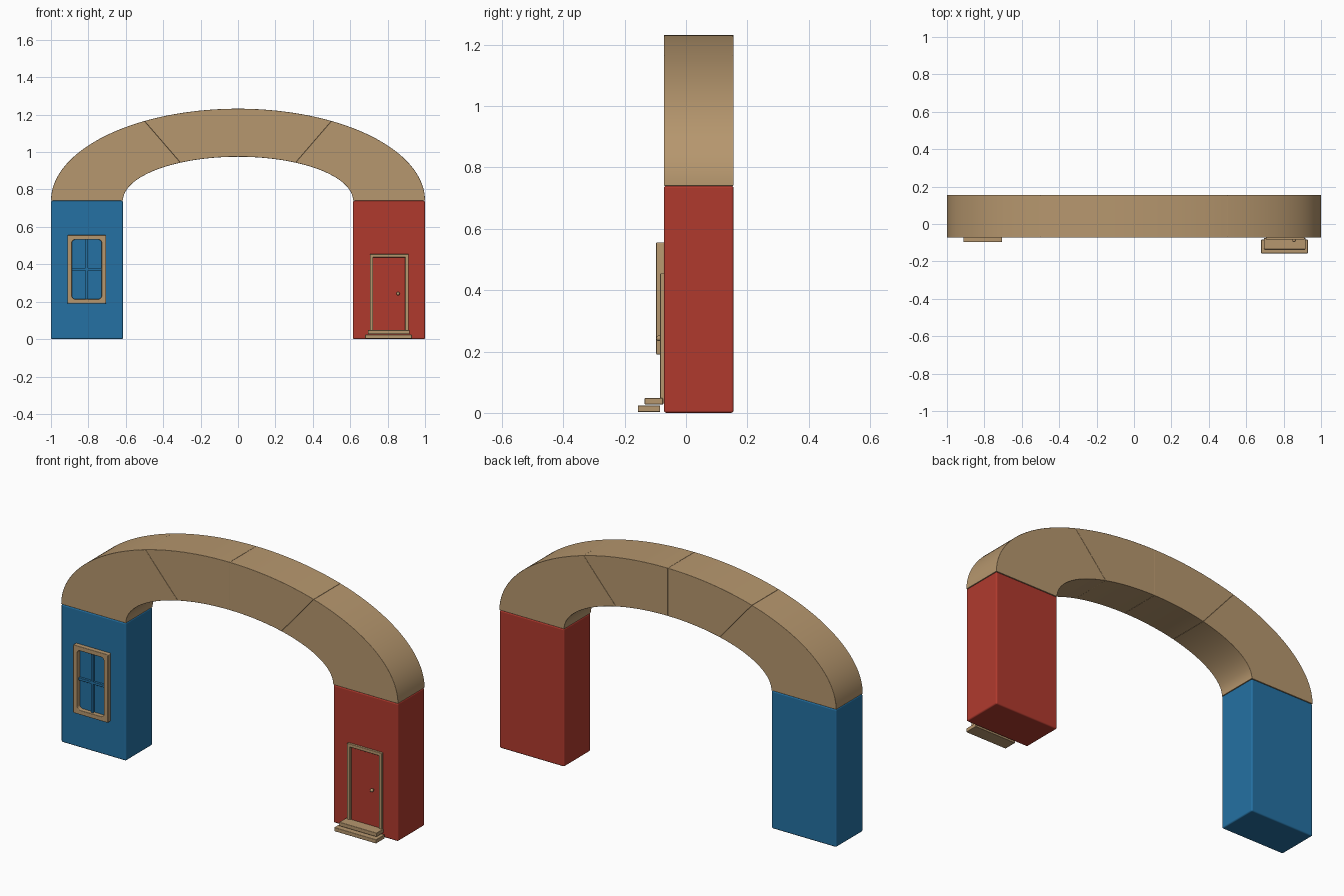
import bpy, bmesh, math
from mathutils import Vector

cube = bpy.data.objects.get("Cube")
if cube:
    bpy.data.objects.remove(cube, do_unlink=True)


def material(name, rgb):
    m = bpy.data.materials.new(name)
    m.use_nodes = True
    m.diffuse_color = (*rgb, 1)
    m.node_tree.nodes["Principled BSDF"].inputs["Base Color"].default_value = (*rgb, 1)
    return m


TAN = material("tan", (0.468, 0.309, 0.156))
RED = material("brick_red", (0.434, 0.042, 0.027))
BLUE = material("blue", (0.018, 0.165, 0.366))

FRONT, BACK, SPRING = -0.072, 0.155, 0.74


def finish(name, bm, mat, bevel=0.0, segments=3):
    """Turn a bmesh into a smooth-by-angle object with softened edges."""
    bmesh.ops.recalc_face_normals(bm, faces=bm.faces[:])
    mesh = bpy.data.meshes.new(name)
    bm.to_mesh(mesh)
    bm.free()
    mesh.materials.append(mat)
    obj = bpy.data.objects.new(name, mesh)
    bpy.context.collection.objects.link(obj)
    bpy.ops.object.select_all(action='DESELECT')
    obj.select_set(True)
    bpy.context.view_layer.objects.active = obj
    bpy.ops.object.shade_smooth_by_angle(angle=math.radians(30))
    if bevel:
        mod = obj.modifiers.new("soft_edges", 'BEVEL')
        mod.width = bevel
        mod.segments = segments
        mod.limit_method = 'ANGLE'
        mod.angle_limit = math.radians(40)
        mod.harden_normals = True
    return obj


def box(name, x, y, z, mat, bevel=0.0):
    """Box from (min, max) ranges."""
    bm = bmesh.new()
    bmesh.ops.create_cube(bm, size=1)
    for v in bm.verts:
        v.co = [(r[0] + r[1]) / 2 + c * (r[1] - r[0]) for r, c in zip((x, y, z), v.co)]
    return finish(name, bm, mat, bevel)


def rounded_rect(x, z, radius, steps=5):
    """Corner-rounded outline as (x, z) pairs."""
    points = []
    for k, (cx, cz) in enumerate([(x[1] - radius, z[1] - radius), (x[0] + radius, z[1] - radius),
                                  (x[0] + radius, z[0] + radius), (x[1] - radius, z[0] + radius)]):
        for i in range(steps + 1):
            a = (k + i / steps) * math.pi / 2
            points.append((cx + radius * math.cos(a), cz + radius * math.sin(a)))
    return points


def ring(name, outer, inner, y, mat, bevel):
    """Flat frame between two outlines with equal point counts."""
    bm = bmesh.new()
    loops = [[bm.verts.new((px, depth, pz)) for px, pz in outline]
             for outline, depth in ((outer, y[0]), (inner, y[0]), (inner, y[1]), (outer, y[1]))]
    n = len(outer)
    for k in range(4):
        a, b = loops[k], loops[(k + 1) % 4]
        for i in range(n):
            j = (i + 1) % n
            bm.faces.new((a[i], a[j], b[j], b[i]))
    return finish(name, bm, mat, bevel, 2)


def arch_segment(name, start, end, steps):
    """Block of the elliptical arch between two parameter angles."""
    bm = bmesh.new()
    rows = []
    for i in range(steps + 1):
        a = math.radians(start + (end - start) * i / steps)
        c, s = math.cos(a), math.sin(a)
        out, inn = (c, SPRING + 0.492 * s), (0.615 * c, SPRING + 0.235 * s)
        rows.append([bm.verts.new((px, y, pz)) for (px, pz), y in
                     ((out, FRONT), (out, BACK), (inn, BACK), (inn, FRONT))])
    for a, b in zip(rows, rows[1:]):
        for k in range(4):
            m = (k + 1) % 4
            bm.faces.new((a[k], a[m], b[m], b[k]))
    bm.faces.new(rows[0])
    bm.faces.new(rows[-1])
    return finish(name, bm, TAN, 0.0015, 1)


# Two pillars
box("right_pillar", (-1, -0.615), (FRONT, BACK), (0, SPRING), BLUE, 0.008)
box("left_pillar", (0.615, 1), (FRONT, BACK), (0, SPRING), RED, 0.008)

# Arch in four blocks
seams = [0, 60, 90, 120, 180]
for i, (a, b) in enumerate(zip(seams, seams[1:])):
    arch_segment(f"arch_block_{i + 1}", a, b, (b - a) // 2)

# Window on the blue pillar
wx, wz = (-0.912, -0.705), (0.19, 0.556)
t = 0.024
ring("window_frame", rounded_rect(wx, wz, 0.005),
     rounded_rect((wx[0] + t, wx[1] - t), (wz[0] + t, wz[1] - t), 0.018),
     (-0.097, FRONT + 0.002), TAN, 0.004)
mid_x, mid_z = sum(wx) / 2, sum(wz) / 2
box("window_upright_bar", (mid_x - 0.007, mid_x + 0.007), (-0.085, FRONT + 0.002),
    (wz[0] + 0.02, wz[1] - 0.02), BLUE, 0.002)
box("window_cross_bar", (wx[0] + 0.02, wx[1] - 0.02), (-0.084, FRONT + 0.002),
    (mid_z - 0.007, mid_z + 0.007), BLUE, 0.002)

# Door on the red pillar
dx, top, w = (0.705, 0.912), 0.455, 0.018
depth = (-0.084, FRONT + 0.002)
box("door_panel", (dx[0] + w + 0.003, dx[1] - w - 0.003), (-0.076, FRONT + 0.002),
    (0.04, top - w - 0.003), RED, 0.001)
box("door_right_jamb", (dx[0], dx[0] + w), depth, (0.03, top), TAN, 0.003)
box("door_left_jamb", (dx[1] - w, dx[1]), depth, (0.03, top), TAN, 0.003)
box("door_lintel", (dx[0], dx[1]), depth, (top - w, top), TAN, 0.003)

# Door knob
bm = bmesh.new()
bmesh.ops.create_uvsphere(bm, u_segments=20, v_segments=12, radius=0.009)
bmesh.ops.translate(bm, verts=bm.verts[:], vec=Vector((0.856, -0.088, 0.243)))
finish("door_knob", bm, TAN)
box("door_knob_stem", (0.852, 0.860), (-0.085, FRONT), (0.239, 0.247), TAN, 0.001)

# Door steps
box("upper_step", (0.695, 0.917), (-0.135, FRONT - 0.003), (0.027, 0.048), TAN, 0.003)
box("lower_step", (0.68, 0.93), (-0.157, -0.084), (0.003, 0.024), TAN, 0.003)
